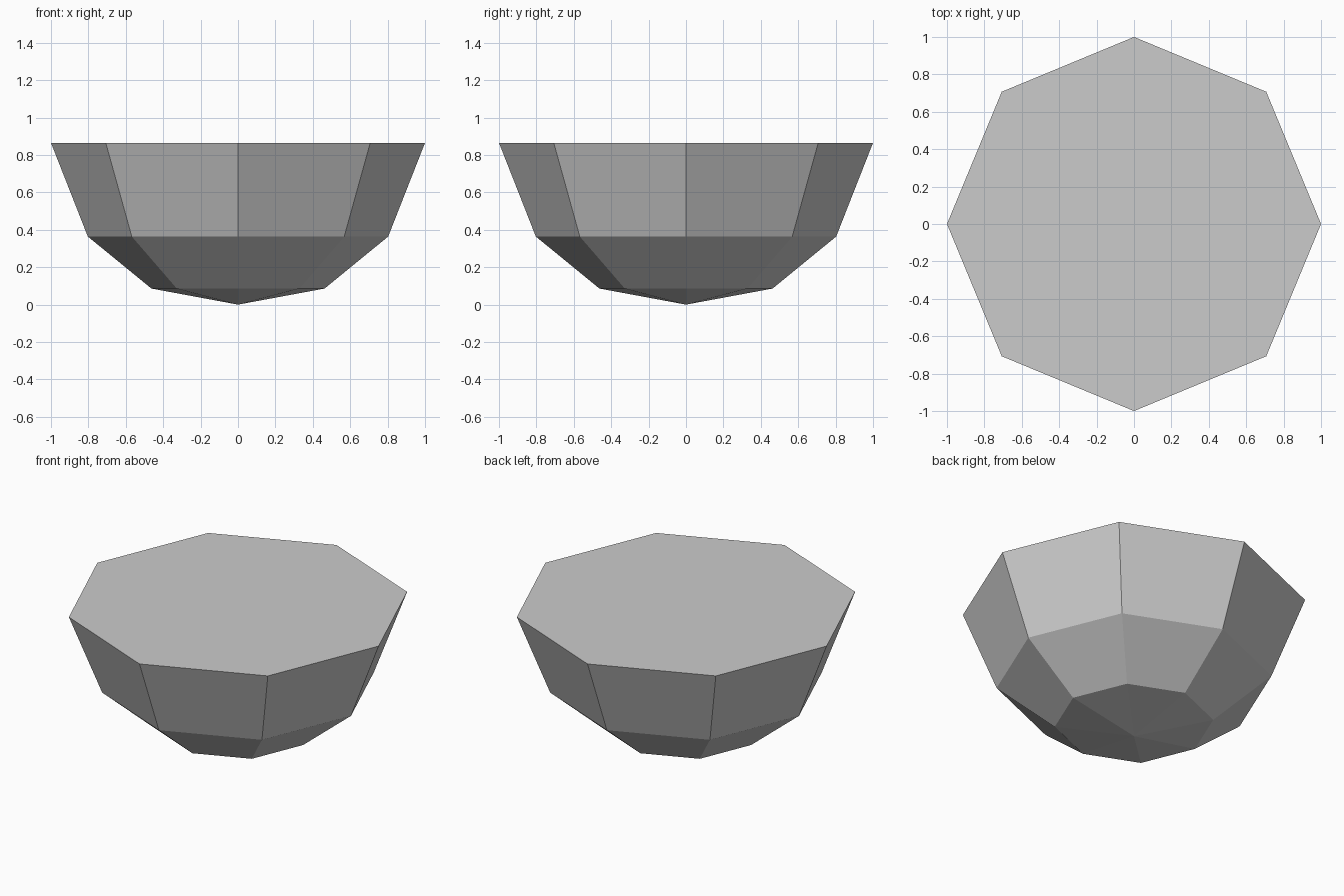
import bpy
import bmesh
from math import cos, sin, tau

cube = bpy.data.objects.get("Cube")
if cube:
    bpy.data.objects.remove(cube, do_unlink=True)

SIDES = 8
# (radius, height) of each ring, from the rim downwards
PROFILE = [(1.0, 0.865), (0.803, 0.364), (0.463, 0.086)]

grey = bpy.data.materials.new("light_grey")
grey.use_nodes = True
colour = (0.6, 0.6, 0.6, 1.0)
grey.diffuse_color = colour
grey.node_tree.nodes["Principled BSDF"].inputs["Base Color"].default_value = colour

# Faceted bowl: stacked rings, closed flat on top and to a point below
bm = bmesh.new()
rings = [[bm.verts.new((r * cos(tau * i / SIDES), r * sin(tau * i / SIDES), z))
          for i in range(SIDES)] for r, z in PROFILE]
tip = bm.verts.new((0, 0, 0))
bm.faces.new(rings[0])
for i in range(SIDES):
    j = (i + 1) % SIDES
    for upper, lower in zip(rings, rings[1:]):
        bm.faces.new((upper[i], lower[i], lower[j], upper[j]))
    bm.faces.new((rings[-1][i], tip, rings[-1][j]))
bmesh.ops.recalc_face_normals(bm, faces=bm.faces)

mesh = bpy.data.meshes.new("faceted_bowl")
bm.to_mesh(mesh)
bm.free()
mesh.materials.append(grey)
bowl = bpy.data.objects.new("faceted_bowl", mesh)
bpy.context.collection.objects.link(bowl)
